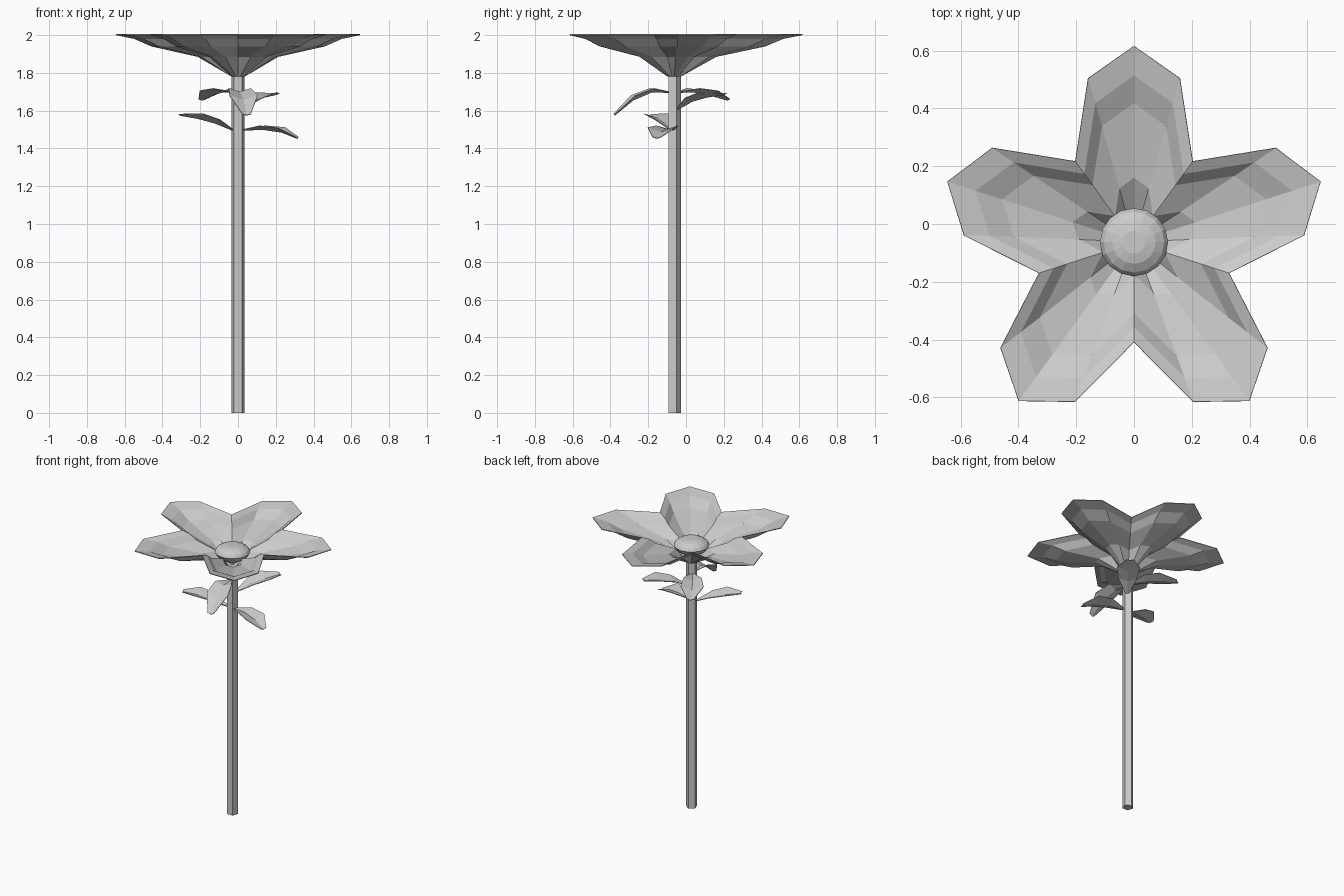
import bpy, bmesh, math
from mathutils import Vector

cube = bpy.data.objects.get("Cube")
if cube:
    bpy.data.objects.remove(cube, do_unlink=True)

CY = -0.063  # flower and stem axis in y

grey = bpy.data.materials.new("light grey")
grey.use_nodes = True
grey.diffuse_color = (0.6, 0.6, 0.6, 1)
bsdf = next(n for n in grey.node_tree.nodes if n.type == 'BSDF_PRINCIPLED')
bsdf.inputs["Base Color"].default_value = (0.6, 0.6, 0.6, 1)


def loft(name, rings, closed=True, cap_start=False, cap_end=False, thickness=0):
    """Bridge rows of points into a flat-shaded surface."""
    bm = bmesh.new()
    rows = [[bm.verts.new(p) for p in ring] for ring in rings]
    n = len(rows[0])
    for a, b in zip(rows, rows[1:]):
        for i in range(n if closed else n - 1):
            j = (i + 1) % n
            bm.faces.new((a[i], a[j], b[j], b[i]))
    if cap_start:
        bm.faces.new(rows[0][::-1])
    if cap_end:
        bm.faces.new(rows[-1])
    mesh = bpy.data.meshes.new(name)
    bm.to_mesh(mesh)
    bm.free()
    mesh.materials.append(grey)
    obj = bpy.data.objects.new(name, mesh)
    bpy.context.collection.objects.link(obj)
    if thickness:
        mod = obj.modifiers.new("thickness", 'SOLIDIFY')
        mod.thickness = thickness
        mod.offset = -1
    return obj


def circle(r, z, n, start=90):
    angles = [math.radians(start + 360 * i / n) for i in range(n)]
    return [(r * math.cos(a), CY + r * math.sin(a), z) for a in angles]


# Stem: five-sided rod with one corner to the back
loft("stem", [circle(0.037, 0, 5), circle(0.037, 1.79, 5)],
     cap_start=True, cap_end=True)


# Petals: one star-shaped cup, each ring a scaled copy of the rim
def star(scale, z):
    ring = []
    for k in range(5):
        for r, offset in ((0.68, 0), (0.59, 15.7), (0.347, 36), (0.59, 56.3)):
            a = math.radians(90 + 72 * k + offset)
            ring.append((scale * r * math.cos(a), CY + scale * r * math.sin(a), z))
    return ring


loft("petals", [circle(0.035, 1.78, 20), star(0.33, 1.885), star(0.71, 1.94),
                star(0.85, 1.98), star(1, 2.0)], thickness=0.005)

# Flower centre: low dome resting in the cup
dome = ((0.04, 1.83), (0.10, 1.87), (0.118, 1.90), (0.105, 1.92),
        (0.075, 1.938), (0.04, 1.946))
loft("flower_centre", [circle(r, z, 16) for r, z in dome],
     cap_start=True, cap_end=True)


# Leaves: arched strips folded along the midrib
def leaf(name, path):
    pts = [Vector(p) for p in path]
    side = (pts[-1] - pts[0]).cross(Vector((0, 0, 1))).normalized()
    rows = []
    for p, w in zip(pts, (0.012, 0.06, 0.075, 0.022)):
        fold = Vector((0, 0, 0.16 * w))
        rows.append([p - side * w + fold, p - fold, p + side * w + fold])
    loft(name, rows, closed=False, thickness=0.004)


leaf("lower_right_leaf", [(-0.03, -0.075, 1.50), (-0.12, -0.11, 1.545),
                          (-0.21, -0.15, 1.572), (-0.305, -0.195, 1.58)])
leaf("lower_left_leaf", [(0.03, -0.075, 1.50), (0.13, -0.10, 1.512),
                         (0.23, -0.13, 1.50), (0.315, -0.155, 1.458)])
leaf("back_right_leaf", [(-0.02, -0.045, 1.70), (-0.08, 0.04, 1.71),
                         (-0.14, 0.13, 1.695), (-0.19, 0.22, 1.66)])
leaf("back_left_leaf", [(0.02, -0.045, 1.61), (0.08, 0.03, 1.66),
                        (0.14, 0.11, 1.685), (0.20, 0.20, 1.69)])
leaf("front_leaf", [(0, -0.09, 1.70), (0.01, -0.18, 1.71),
                    (0.03, -0.28, 1.67), (0.045, -0.38, 1.58)])
